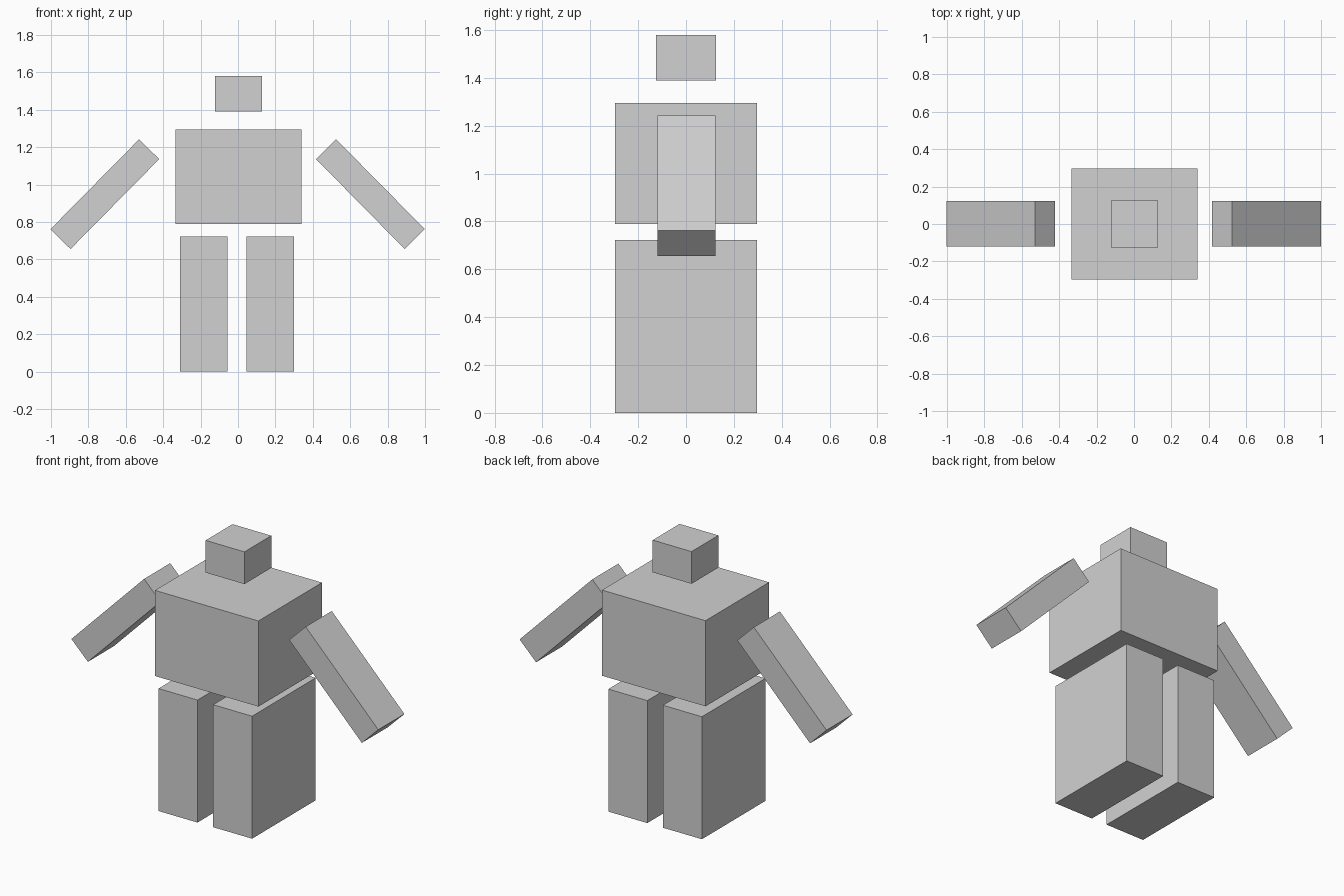
import bpy
import math

if "Cube" in bpy.data.objects:
    bpy.data.objects.remove(bpy.data.objects["Cube"])

# One plain grey for the whole figure
grey = bpy.data.materials.new("light_grey")
grey.diffuse_color = (0.64, 0.64, 0.64, 1.0)
grey.use_nodes = True
grey.node_tree.nodes["Principled BSDF"].inputs["Base Color"].default_value = grey.diffuse_color


def block(name, centre, size, tilt=0.0):
    """Box with full dimensions `size`, tilted about the y axis (degrees)."""
    bpy.ops.mesh.primitive_cube_add(size=1, location=centre)
    ob = bpy.context.object
    ob.name = name
    ob.data.name = name
    ob.scale = size
    bpy.ops.object.transform_apply(location=False, rotation=False, scale=True)
    ob.rotation_euler = (0, math.radians(tilt), 0)
    ob.data.materials.append(grey)
    return ob


# Head and torso
block("head", (0.003, 0.0, 1.485), (0.253, 0.25, 0.19))
block("torso", (0.003, 0.0, 1.042), (0.675, 0.592, 0.505))

# Legs, set very slightly to the left of centre
for side, name in ((-1, "left_leg"), (1, "right_leg")):
    block(name, (-0.006 + side * 0.178, 0.0, 0.361), (0.254, 0.592, 0.722))

# Arms floating beside the torso, sloping outward and down
for side, name in ((-1, "left_arm"), (1, "right_arm")):
    block(name, (-0.002 + side * 0.71, 0.002, 0.949), (0.151, 0.243, 0.675),
          tilt=-side * 44.6)
